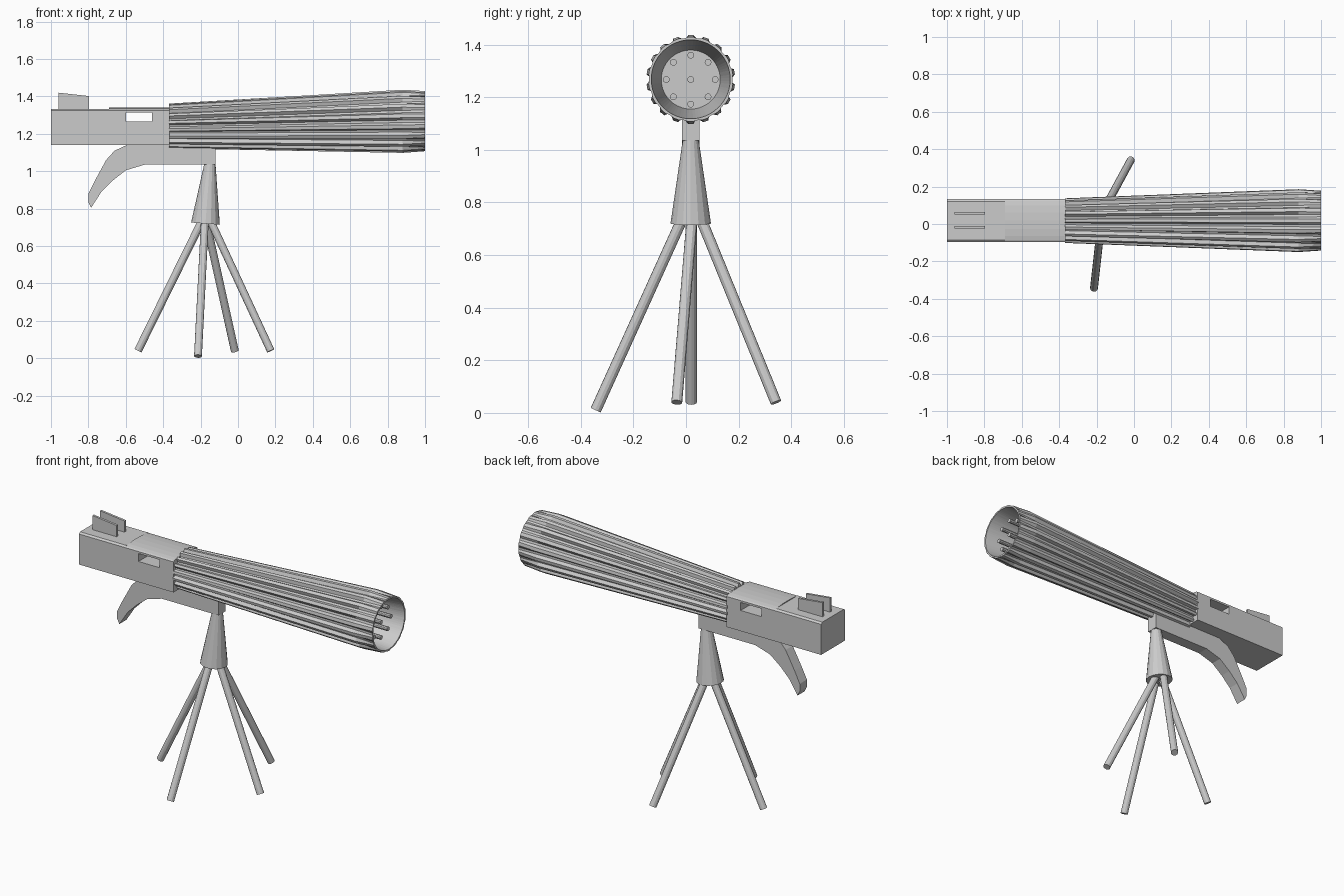
import bpy, bmesh, math
from mathutils import Vector

if "Cube" in bpy.data.objects:
    bpy.data.objects.remove(bpy.data.objects["Cube"])

CY = 0.018  # centre line of the gun in y


def finish(name, bm):
    bmesh.ops.recalc_face_normals(bm, faces=bm.faces)
    me = bpy.data.meshes.new(name)
    bm.to_mesh(me)
    bm.free()
    ob = bpy.data.objects.new(name, me)
    bpy.context.collection.objects.link(ob)
    return ob


def loft(name, rings):
    """Skin a list of equal-length point rings and cap both ends."""
    bm = bmesh.new()
    vs = [[bm.verts.new(p) for p in r] for r in rings]
    n = len(vs[0])
    for a, b in zip(vs, vs[1:]):
        for i in range(n):
            j = (i + 1) % n
            bm.faces.new((a[i], a[j], b[j], b[i]))
    bm.faces.new(vs[0])
    bm.faces.new(vs[-1])
    return finish(name, bm)


def plate(name, xz, y, half):
    """Extrude a side profile across y."""
    return loft(name, [[(x, y + s * half, z) for x, z in xz] for s in (-1, 1)])


def rod(name, p, q, r1, r2, sides=12):
    p, q = Vector(p), Vector(q)
    rot = (q - p).to_track_quat('Z', 'Y')

    def ring(c, r):
        return [c + rot @ Vector((r * math.cos(t), r * math.sin(t), 0))
                for t in (2 * math.pi * i / sides for i in range(sides))]
    return loft(name, [ring(p, r1), ring(q, r2)])


# fluted barrel with hollow muzzle
TEETH = 18


def barrel_ring(x, cz, ridge, valley):
    pts = []
    for i in range(TEETH):
        for f, r in ((-0.17, ridge), (0.17, ridge), (0.38, valley), (0.62, valley)):
            t = 2 * math.pi * (i + f) / TEETH
            pts.append((x, CY + r * math.sin(t), cz + r * math.cos(t)))
    return pts


loft("barrel", [
    barrel_ring(-0.37, 1.242, 0.120, 0.100),
    barrel_ring(0.88, 1.267, 0.169, 0.152),
    barrel_ring(1.0, 1.268, 0.161, 0.158),
    barrel_ring(1.0, 1.268, 0.150, 0.150),
    barrel_ring(0.62, 1.267, 0.112, 0.112)])

# inner rods: one in the middle, eight around
for i in range(9):
    t, r = 2 * math.pi * i / 8, 0.093 if i < 8 else 0
    y, z = CY + r * math.sin(t), 1.267 + r * math.cos(t)
    rod(f"inner_rod_{i}", (0.61, y, z), (0.95, y, z), 0.013, 0.013, 10)

# receiver: flat-topped rear and arched front, sharing a box section
W, LOW, SIDE, TOP = 0.115, 1.14, 1.325, 1.34
section = [(-W, LOW), (W, LOW)]
arch = section + [(W * math.cos(math.pi * i / 8),
                   SIDE + (TOP - SIDE) * math.sin(math.pi * i / 8)) for i in range(9)]
flat = section + [(W, SIDE), (W - 0.012, 1.334), (0.012 - W, 1.334), (-W, SIDE)]
for name, prof, x0, x1 in (("receiver_front", arch, -0.69, -0.365),
                           ("receiver_rear", flat, -1.0, -0.69)):
    ob = loft(name, [[(x, CY + y, z) for y, z in prof] for x in (x0, x1)])
    if name == "receiver_front":
        receiver = ob

# window through the receiver
cutter = plate("window_cutter", [(-0.60, 1.265), (-0.46, 1.265),
                                 (-0.46, 1.313), (-0.60, 1.313)], CY, 0.3)
cutter.hide_render = True
cutter.hide_viewport = True
mod = receiver.modifiers.new("window", 'BOOLEAN')
mod.operation = 'DIFFERENCE'
mod.solver = 'EXACT'
mod.object = cutter

# twin rear sights
for side, y in (("left", 0.057), ("right", -0.017)):
    plate(f"rear_sight_{side}", [(-0.96, 1.325), (-0.797, 1.325),
                                 (-0.797, 1.402), (-0.96, 1.42)], y, 0.007)

# curved grip and mounting block
plate("grip", [(-0.12, 1.16), (-0.12, 1.035), (-0.50, 1.035), (-0.60, 1.005),
               (-0.67, 0.95), (-0.73, 0.89), (-0.785, 0.805), (-0.80, 0.835),
               (-0.80, 0.88), (-0.765, 0.95), (-0.705, 1.06), (-0.66, 1.11),
               (-0.59, 1.142), (-0.40, 1.16)], CY, 0.034)

# stand: tapered post and four splayed legs
rod("stand_post", (-0.174, CY, 0.72), (-0.15, CY, 1.04), 0.077, 0.030, 16)
for name, top, foot in (
        ("rear_leg", (-0.195, 0.02, 0.73), (-0.535, 0.02, 0.04)),
        ("front_leg", (-0.145, 0.022, 0.73), (0.175, -0.035, 0.04)),
        ("right_leg", (-0.178, -0.022, 0.72), (-0.214, -0.343, 0.011)),
        ("left_leg", (-0.17, 0.06, 0.73), (-0.017, 0.342, 0.04))):
    rod(name, foot, top, 0.021, 0.021, 12)
